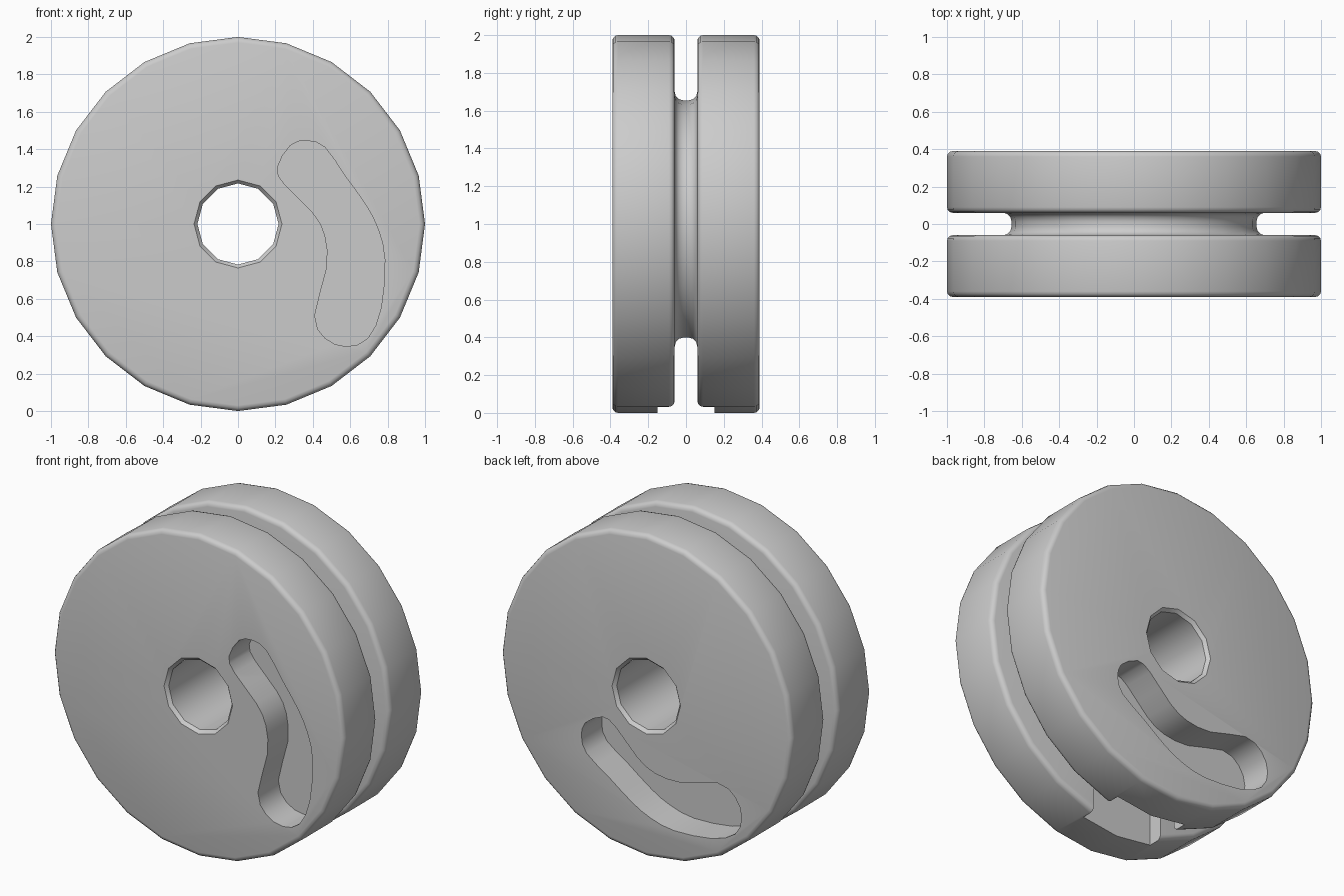
import bpy, bmesh, math
from mathutils import Matrix, Vector

cube = bpy.data.objects.get("Cube")
if cube:
    bpy.data.objects.remove(cube, do_unlink=True)

RIM, HALF, CORE, GROOVE = 1.0, 0.39, 0.655, 0.06
ROUND = 0.03
MIDDLE = Matrix.Translation((0, 0, 1))

grey = bpy.data.materials.new("plain grey")
grey.use_nodes = True
grey.diffuse_color = (0.6, 0.6, 0.6, 1)
grey.node_tree.nodes["Principled BSDF"].inputs["Base Color"].default_value = (0.6, 0.6, 0.6, 1)


def make_object(name, bm):
    bmesh.ops.recalc_face_normals(bm, faces=bm.faces)
    mesh = bpy.data.meshes.new(name)
    bm.to_mesh(mesh)
    bm.free()
    mesh.materials.append(grey)
    obj = bpy.data.objects.new(name, mesh)
    obj.matrix_world = MIDDLE
    bpy.context.collection.objects.link(obj)
    return obj


def arc(r, y, radius, start, end, steps=3):
    """Points of a rounded corner in (radius, y)."""
    angles = [math.radians(start + (end - start) * i / steps) for i in range(steps + 1)]
    return [(r + radius * math.cos(a), y + radius * math.sin(a)) for a in angles]


def lathe(name, profile, sides):
    """Closed solid turned about the y axis; the profile ends become caps."""
    bm = bmesh.new()
    rings = []
    for r, y in profile:
        turn = [2 * math.pi * i / sides for i in range(sides)]
        rings.append([bm.verts.new((r * math.sin(a), y, r * math.cos(a))) for a in turn])
    for low, high in zip(rings, rings[1:]):
        for i in range(sides):
            j = (i + 1) % sides
            bm.faces.new((low[i], low[j], high[j], high[i]))
    bm.faces.new(rings[0])
    bm.faces.new(rings[-1])
    return make_object(name, bm)


def prism(name, outline, y0, y1):
    """Extrude an (x, z) outline along y."""
    bm = bmesh.new()
    face = bm.faces.new([bm.verts.new((x, y0, z)) for x, z in outline])
    new = bmesh.ops.extrude_face_region(bm, geom=[face])["geom"]
    verts = [v for v in new if isinstance(v, bmesh.types.BMVert)]
    bmesh.ops.translate(bm, verts=verts, vec=(0, y1 - y0, 0))
    return make_object(name, bm)


def smooth_loop(points, steps=2):
    """Round a closed outline with a Catmull-Rom curve."""
    pts = [Vector(p) for p in points]
    out = []
    for i in range(len(pts)):
        a, b, c, d = (pts[(i + k) % len(pts)] for k in (-1, 0, 1, 2))
        for s in range(steps):
            t = s / steps
            p = 2 * b + (c - a) * t + (2 * a - 5 * b + 4 * c - d) * t**2
            out.append((p + (3 * b - a - 3 * c + d) * t**3) / 2)
    return out


# Wheel: one half profile, mirrored across the groove
half = arc(CORE + 0.045, GROOVE - 0.045, 0.045, 180, 90)
half += arc(RIM - ROUND, GROOVE + ROUND, ROUND, 270, 360)
half += arc(RIM - ROUND, HALF - ROUND, ROUND, 0, 90)
profile = [(r, -y) for r, y in reversed(half)] + half
wheel = lathe("grooved_wheel", profile, 24)

# Axle hole with chamfered mouths
hole_half = [(0.217, HALF - 0.02), (0.235, HALF), (0.235, HALF + 0.1)]
hole = lathe("axle_hole_cutter", [(r, -y) for r, y in reversed(hole_half)] + hole_half, 12)

# Curved pocket, repeated on the back a quarter turn round
pocket = smooth_loop([
    (.37, .445), (.28, .42), (.21, .30), (.25, .21), (.40, .06), (.465, -.06),
    (.475, -.235), (.41, -.49), (.465, -.61), (.58, -.655), (.695, -.61),
    (.765, -.45), (.785, -.19), (.75, -.03), (.685, .10), (.57, .26), (.465, .41)])
DEPTH = 0.2
front = prism("front_pocket_cutter", pocket, -HALF - 0.1, DEPTH - HALF)
back = prism("back_pocket_cutter", [(z, -x) for x, z in pocket], HALF - DEPTH, HALF + 0.1)

# Square notch in the underside, through the groove
W = 0.245
notch = prism("bottom_notch_cutter", [(-W, -1.1), (W, -1.1), (W, -0.55), (-W, -0.55)], -0.15, 0.15)

bpy.context.view_layer.objects.active = wheel
wheel.select_set(True)
for cutter in (hole, front, back, notch):
    cut = wheel.modifiers.new(cutter.name, "BOOLEAN")
    cut.operation, cut.solver, cut.object = "DIFFERENCE", "EXACT", cutter
    bpy.ops.object.modifier_apply(modifier=cut.name)
    bpy.data.objects.remove(cutter, do_unlink=True)

bpy.ops.object.select_all(action="DESELECT")
wheel.select_set(True)
bpy.ops.object.shade_smooth_by_angle(angle=math.radians(35))
